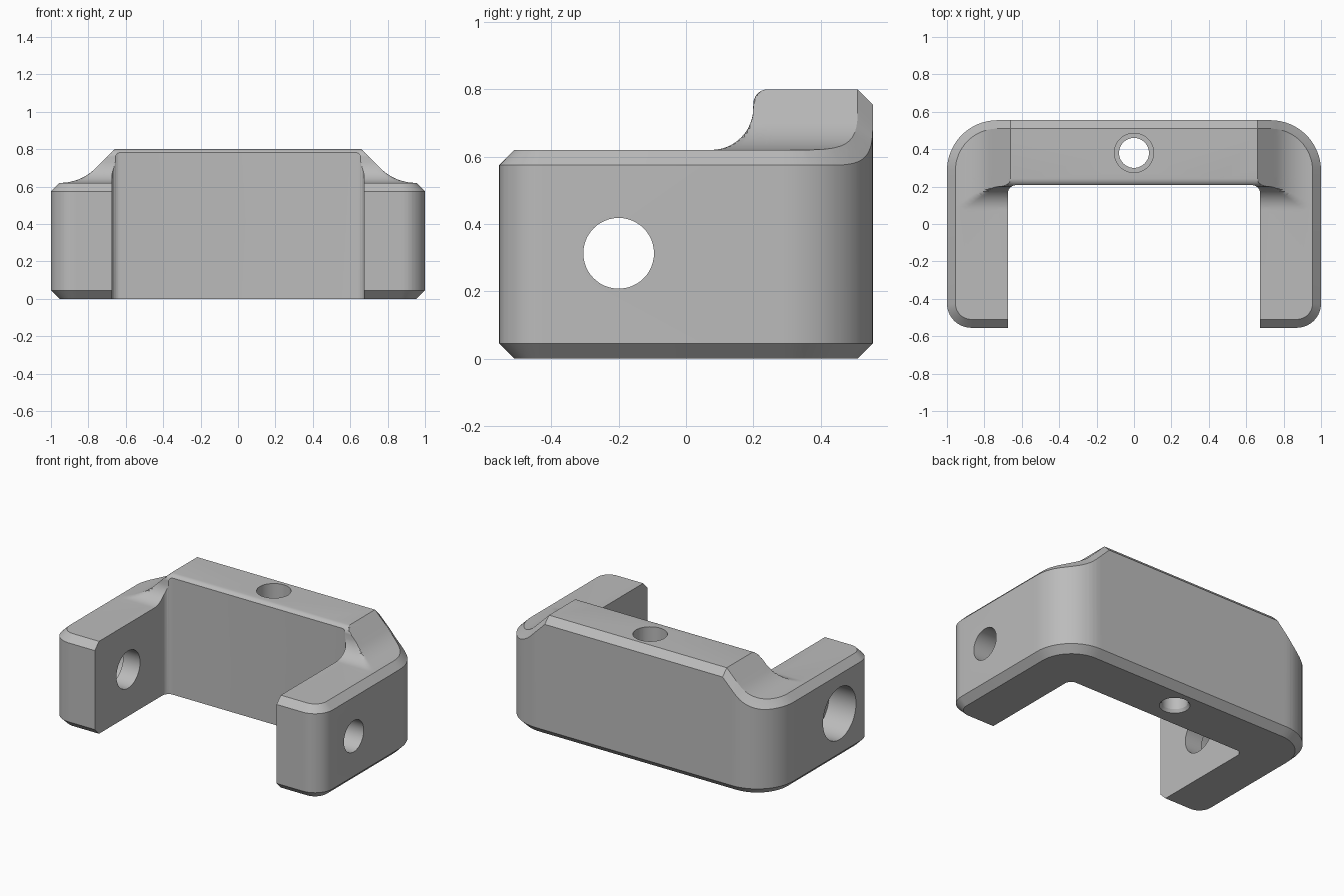
import bpy, bmesh
from math import sin, cos, pi, sqrt
from mathutils import Vector, Matrix

cube = bpy.data.objects.get("Cube")
if cube:
    bpy.data.objects.remove(cube, do_unlink=True)

HALF_X, HALF_Y = 1.0, 0.555        # outer size
IN_X, IN_Y, IN_R = 0.675, 0.208, 0.045   # inner walls and their corner radius
BACK_R, FRONT_R = 0.27, 0.13       # outer corner radii
CHAMFER = 0.045
ARM_Z, BAR_Z = 0.62, 0.80
SLOPE_X, BLEND_X, BLEND_R = 0.66, 0.95, 0.266
STEP_Y, STEP_R, LIP_R = 0.2, 0.125, 0.043

grey = bpy.data.materials.new("satin_grey")
grey.use_nodes = True
grey.diffuse_color = (0.5, 0.5, 0.5, 1)
grey.node_tree.nodes["Principled BSDF"].inputs["Base Color"].default_value = (0.5, 0.5, 0.5, 1)


def arc(cx, cy, r, start, end, steps):
    angles = [start + (end - start) * i / steps for i in range(steps + 1)]
    return [(cx + r * cos(a), cy + r * sin(a)) for a in angles]


def outer_path(inset):
    """Outside of the U, from the left arm tip round the back to the right one."""
    x, y = HALF_X - inset, HALF_Y - inset
    f, b = FRONT_R - inset, BACK_R - inset
    right = arc(x - f, f - y, f, -pi / 2, 0, 10) + arc(x - b, y - b, b, 0, pi / 2, 16)
    right.insert(0, (IN_X, -y))
    return right + [(-px, py) for px, py in reversed(right)]


def height(x, y):
    """Top surface: the side slope and the front step, whichever is lower."""
    x = abs(x)
    tangent = BLEND_X - BLEND_R * sin(pi / 4)
    if x <= SLOPE_X:
        side = BAR_Z
    elif x < tangent:
        low = ARM_Z + BLEND_R * (1 - cos(pi / 4))
        side = BAR_Z + (low - BAR_Z) * (x - SLOPE_X) / (tangent - SLOPE_X)
    else:
        side = ARM_Z + BLEND_R - sqrt(BLEND_R ** 2 - max(BLEND_X - x, 0) ** 2)
    start = STEP_Y - STEP_R
    if y <= start:
        front = ARM_Z
    elif y <= STEP_Y:
        front = ARM_Z + STEP_R - sqrt(max(STEP_R ** 2 - (y - start) ** 2, 0))
    else:
        t = max(STEP_Y + LIP_R - y, 0)
        front = BAR_Z - LIP_R + sqrt(max(LIP_R ** 2 - t * t, 0))
    return min(side, front)


# Plan of the bracket; z holds how far the chamfer drops each point
bm = bmesh.new()
rim = [bm.verts.new((x, y, -CHAMFER)) for x, y in outer_path(0)]
inset = [bm.verts.new((x, y, 0)) for x, y in outer_path(CHAMFER)]
for i in range(len(rim) - 1):
    bm.faces.new((rim[i], rim[i + 1], inset[i + 1], inset[i]))
corner = arc(IN_X - IN_R, IN_Y - IN_R, IN_R, pi / 2, 0, 6)
inner = [(-x, y) for x, y in reversed(corner)] + corner
bm.faces.new(inset + [bm.verts.new((x, y, 0)) for x, y in inner])
bmesh.ops.triangulate(bm, faces=bm.faces[:])

# Cut the plan where the top surface bends
tangent = BLEND_X - BLEND_R * sin(pi / 4)
x_cuts = [SLOPE_X + (tangent - SLOPE_X) * i / 4 for i in range(4)]
x_cuts += [BLEND_X - BLEND_R * sin(pi / 4 * i / 10) for i in range(11)]
y_cuts = [STEP_Y - STEP_R + STEP_R * sin(pi / 2 * i / 12) for i in range(13)]
y_cuts += [STEP_Y + LIP_R * (1 - cos(pi / 2 * i / 6)) for i in range(1, 7)]
y_cuts.append(STEP_Y + 0.0005)
planes = [((s * x, 0, 0), (1, 0, 0)) for x in x_cuts for s in (-1, 1)]
planes += [((0, y, 0), (0, 1, 0)) for y in y_cuts]
for co, no in planes:
    bmesh.ops.bisect_plane(bm, geom=bm.verts[:] + bm.edges[:] + bm.faces[:],
                           dist=1e-5, plane_co=co, plane_no=no)

# Close it into a solid and lift the top
top = bm.verts[:]
result = bmesh.ops.extrude_face_region(bm, geom=bm.faces[:], use_keep_orig=True)
for v in result["geom"]:
    if isinstance(v, bmesh.types.BMVert):
        v.co.z = -v.co.z
for v in top:
    v.co.z += height(v.co.x, v.co.y)
bmesh.ops.triangulate(bm, faces=bm.faces[:])
bmesh.ops.recalc_face_normals(bm, faces=bm.faces[:])
mesh = bpy.data.meshes.new("bracket")
bm.to_mesh(mesh)
bm.free()
bracket = bpy.data.objects.new("bracket", mesh)
bpy.context.collection.objects.link(bracket)
mesh.materials.append(grey)


def bore(name, profile, matrix):
    """Cut a turned hole; the profile lists (distance along the axis, radius)."""
    bm = bmesh.new()
    sides = 48
    rings = [[bm.verts.new((*p, t)) for p in arc(0, 0, r, 0, 2 * pi, sides)[:-1]]
             for t, r in profile]
    for a, b in zip(rings, rings[1:]):
        for i in range(sides):
            j = (i + 1) % sides
            bm.faces.new((a[i], a[j], b[j], b[i]))
    bm.faces.new(rings[0])
    bm.faces.new(rings[-1])
    bmesh.ops.recalc_face_normals(bm, faces=bm.faces[:])
    bm.transform(matrix)
    data = bpy.data.meshes.new(name)
    bm.to_mesh(data)
    bm.free()
    data.materials.append(grey)
    cutter = bpy.data.objects.new(name, data)
    cutter.hide_render = True
    bpy.context.collection.objects.link(cutter)
    mod = bracket.modifiers.new(name, "BOOLEAN")
    mod.operation, mod.solver, mod.object = "DIFFERENCE", "EXACT", cutter
    bpy.ops.object.modifier_apply(modifier=mod.name)
    bpy.data.objects.remove(cutter, do_unlink=True)


bpy.ops.object.select_all(action="DESELECT")
bracket.select_set(True)
bpy.context.view_layer.objects.active = bracket

# Pivot holes in the arms (one counterbored) and the screw hole in the bar
along_x = Matrix.Translation((0, -0.2, 0.313)) @ Matrix.Rotation(pi / 2, 4, "Y")
bore("left_arm_hole", [(0.5, 0.105), (1.1, 0.105)], along_x)
bore("right_arm_hole", [(-1.1, 0.175), (-0.8, 0.175), (-0.8, 0.125), (-0.5, 0.125)], along_x)
bore("bar_hole", [(-0.02, 0.105), (0.02, 0.08), (0.35, 0.08), (0.35, 0.105), (0.9, 0.105)],
     Matrix.Translation((0, 0.38, 0)))

bpy.ops.object.shade_smooth_by_angle(angle=pi / 6)
